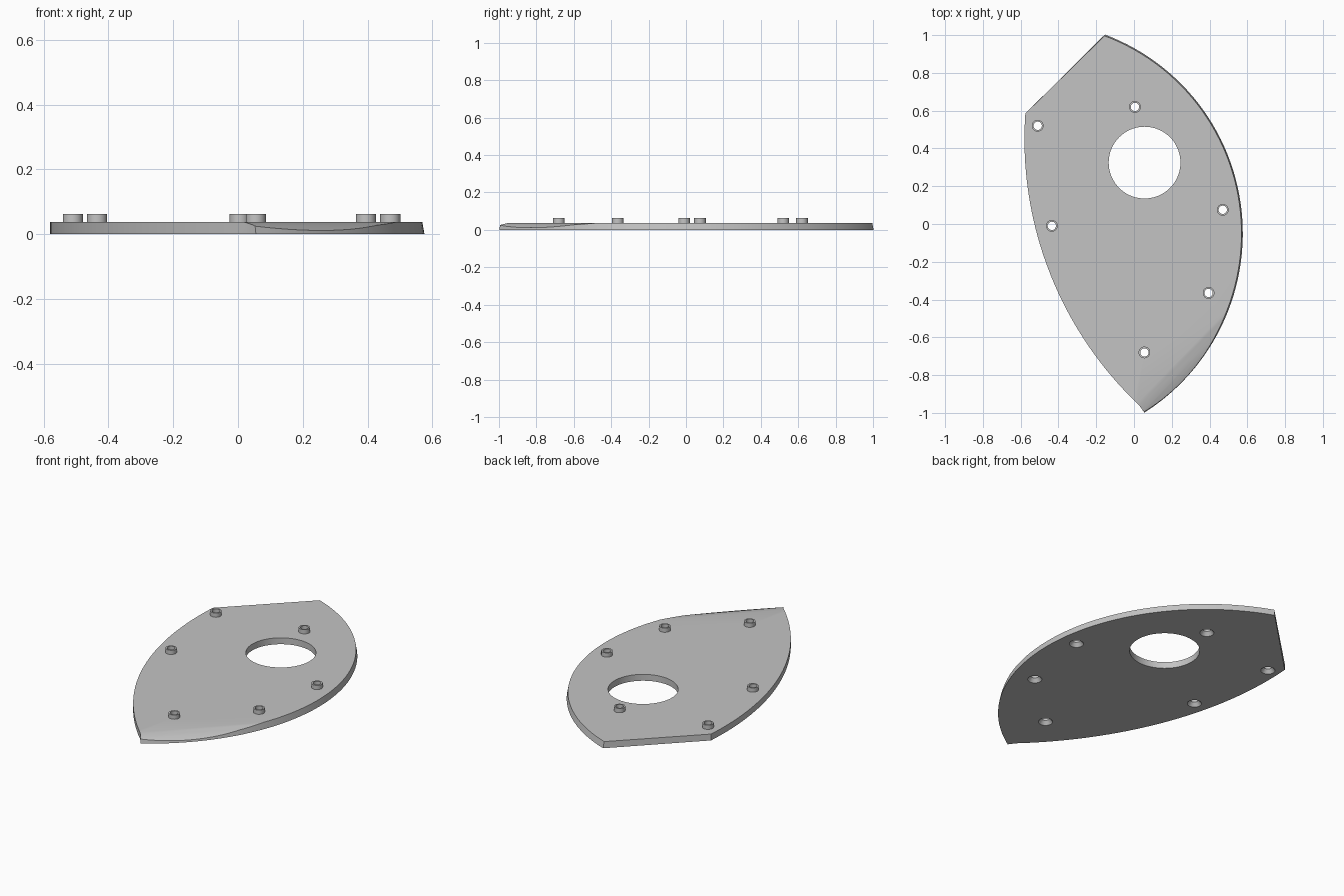
import bpy, bmesh
from math import sin, cos, pi, atan2
from mathutils import Vector

cube = bpy.data.objects.get("Cube")
if cube:
    bpy.data.objects.remove(cube, do_unlink=True)

TOP, BOSS_TOP = 0.038, 0.063
BOSSES = [(0.005, 0.62), (-0.51, 0.52), (-0.435, -0.01),
          (0.47, 0.075), (0.395, -0.365), (0.055, -0.68)]

grey = bpy.data.materials.new("plain grey")
grey.use_nodes = True
grey.diffuse_color = (0.55, 0.55, 0.55, 1)
grey.node_tree.nodes["Principled BSDF"].inputs["Base Color"].default_value = (0.55, 0.55, 0.55, 1)


def make_object(name, bm):
    bmesh.ops.recalc_face_normals(bm, faces=bm.faces)
    mesh = bpy.data.meshes.new(name)
    bm.to_mesh(mesh)
    bm.free()
    mesh.materials.append(grey)
    obj = bpy.data.objects.new(name, mesh)
    bpy.context.collection.objects.link(obj)
    return obj


def lathe(name, profile, centre, sides, caps=False, loop=False):
    """Turn a radius/height profile about a vertical axis."""
    bm = bmesh.new()
    rings = [[bm.verts.new((centre[0] + r * cos(2 * pi * i / sides),
                            centre[1] + r * sin(2 * pi * i / sides), z))
              for i in range(sides)] for r, z in profile]
    pairs = list(zip(rings, rings[1:]))
    if loop:
        pairs.append((rings[-1], rings[0]))
    for a, b in pairs:
        for i in range(sides):
            j = (i + 1) % sides
            bm.faces.new((a[i], a[j], b[j], b[i]))
    if caps:
        bm.faces.new(rings[0])
        bm.faces.new(rings[-1])
    return make_object(name, bm)


def arc(centre, radius, start, end, steps):
    for i in range(steps + 1):
        a = start + (end - start) * i / steps
        yield (centre[0] + radius * cos(a), centre[1] + radius * sin(a))


def outline(bulge):
    """Leaf shape: wide right arc, shallow left arc, straight back corner."""
    right = arc((-0.548, -0.05), 1.121 + bulge, atan2(1.05, 0.393), atan2(-0.948, 0.603), 56)
    left = arc((1.36, 0.45), 1.94, atan2(-1.446, -1.306) + 2 * pi, atan2(0.135, -1.937), 40)
    return list(right) + list(left)[1:]


def smooth(obj, angle):
    bpy.ops.object.select_all(action="DESELECT")
    obj.select_set(True)
    bpy.context.view_layer.objects.active = obj
    bpy.ops.object.shade_smooth_by_angle(angle=angle)


# Plate with a slightly leaning right edge
bm = bmesh.new()
low = [bm.verts.new((x, y, 0)) for x, y in outline(0.003)]
high = [bm.verts.new((x, y, TOP)) for x, y in outline(-0.004)]
bm.faces.new(low)
bm.faces.new(high)
for i in range(len(low)):
    j = (i + 1) % len(low)
    bm.faces.new((low[i], low[j], high[j], high[i]))
bmesh.ops.recalc_face_normals(bm, faces=bm.faces)

# Two shallow facets sliced off the front right edge
out = Vector((0.718, -0.696, 0))
for offset, slope in ((0, 0.2), (0.025, 0.4)):
    point = Vector((0.02, -0.945, TOP)) + out * offset
    cut = bmesh.ops.bisect_plane(bm, geom=bm.verts[:] + bm.edges[:] + bm.faces[:],
                                 plane_co=point, plane_no=out * slope + Vector((0, 0, 1)),
                                 clear_outer=True)
    rim = [e for e in cut["geom_cut"] if isinstance(e, bmesh.types.BMEdge)]
    bmesh.ops.holes_fill(bm, edges=[e for e in rim if e.is_boundary], sides=0)
plate = make_object("plate", bm)

# Large round opening and countersunk screw holes
cutters = [lathe("opening_cutter", [(0.19, -0.1), (0.19, 0.1)], (0.056, 0.325), 72, caps=True)]
for spot in BOSSES:
    cutters.append(lathe("screw_hole_cutter",
                         [(0.04, -0.002), (0.022, 0.022), (0.022, 0.1)], spot, 32, caps=True))
bpy.context.view_layer.objects.active = plate
for cutter in cutters:
    cutter.hide_render = True
    mod = plate.modifiers.new("hole", "BOOLEAN")
    mod.operation = "DIFFERENCE"
    mod.solver = "EXACT"
    mod.object = cutter
    bpy.ops.object.modifier_apply(modifier=mod.name)
for cutter in cutters:
    bpy.data.objects.remove(cutter, do_unlink=True)
smooth(plate, 0.2)

# Raised collars around the screw holes
for spot in BOSSES:
    collar = lathe("screw_collar",
                   [(0.031, TOP - 0.002), (0.031, BOSS_TOP), (0.022, BOSS_TOP), (0.022, TOP - 0.002)],
                   spot, 32, loop=True)
    smooth(collar, 0.5)
